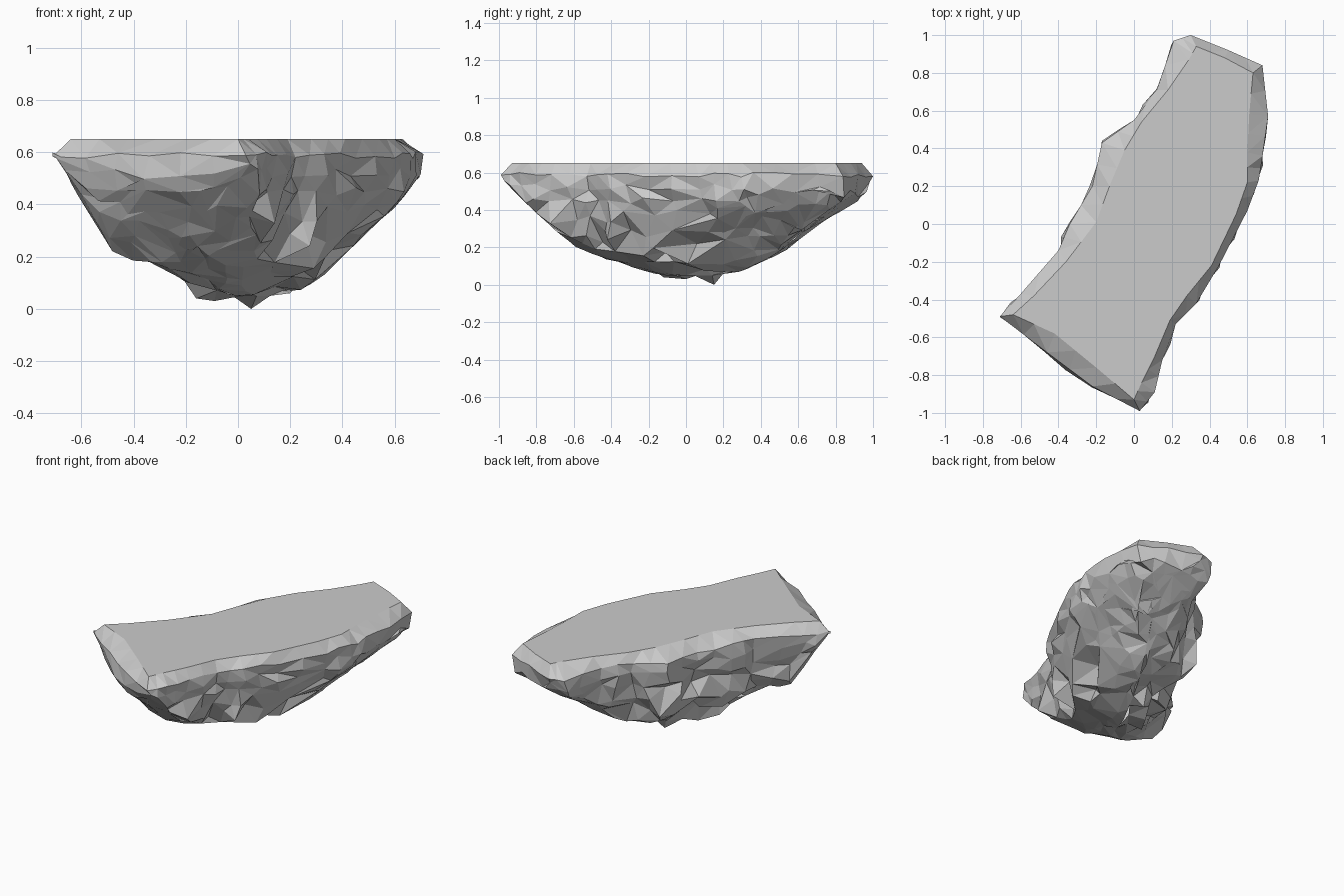
import bpy, bmesh, random
from mathutils import Vector

if "Cube" in bpy.data.objects:
    bpy.data.objects.remove(bpy.data.objects["Cube"])

random.seed(11)

# Paired outlines, counter-clockwise from the front tip: rim x, y, flat top x, y
OUTLINE = [
    (0.03, -0.99, 0.00, -0.93), (0.11, -0.89, 0.04, -0.84),
    (0.15, -0.72, 0.11, -0.70), (0.22, -0.53, 0.19, -0.51),
    (0.33, -0.42, 0.28, -0.38), (0.45, -0.22, 0.41, -0.22),
    (0.60, 0.07, 0.54, 0.05), (0.66, 0.23, 0.60, 0.22),
    (0.68, 0.36, 0.60, 0.38), (0.71, 0.57, 0.61, 0.58),
    (0.68, 0.84, 0.63, 0.80), (0.50, 0.92, 0.48, 0.88),
    (0.30, 1.00, 0.33, 0.94), (0.21, 0.97, 0.29, 0.87),
    (0.12, 0.71, 0.18, 0.71), (0.00, 0.55, 0.04, 0.54),
    (-0.17, 0.43, -0.05, 0.39), (-0.22, 0.20, -0.13, 0.20),
    (-0.34, 0.00, -0.20, 0.01), (-0.40, -0.14, -0.36, -0.20),
    (-0.60, -0.37, -0.53, -0.38), (-0.71, -0.49, -0.64, -0.48),
    (-0.46, -0.68, -0.42, -0.58), (-0.22, -0.86, -0.20, -0.76)]

# Underside silhouettes seen from the front (x, z) and the side (y, z)
FRONT = [(-0.71, .58), (-0.47, .20), (-0.28, .15), (-0.17, .04), (0.05, 0),
         (0.23, .05), (0.35, .12), (0.48, .28), (0.60, .38), (0.71, .52)]
SIDE = [(-1, .58), (-0.74, .32), (-0.57, .18), (-0.2, .06), (0, .03), (0.15, 0),
        (0.3, .07), (0.55, .18), (0.7, .33), (0.85, .36), (0.97, .5), (1, .58)]
# Silhouettes along the two diagonal directions (across, height)
DIAG_NEAR = [(-.89, .56), (-.79, .39), (-.70, .25), (-.53, .09), (-.39, 0),
             (.20, 0), (.45, .15), (.80, .42), (.95, .52)]
DIAG_FAR = [(-.86, .57), (-.62, .23), (-.13, .05), (.10, 0), (.36, 0),
            (.59, .11), (.88, .25), (.98, .33)]

# Underside profile: inward fraction towards the spine, height
PROFILE = [(0.01, .52), (0.05, .44), (0.12, .36), (0.22, .27), (0.35, .19),
           (0.50, .13), (0.68, .085), (0.86, .06)]
SPINE_A, SPINE_B = Vector((-0.22, -0.50, 0)), Vector((0.38, 0.62, 0))


def interp(table, v):
    for (a, za), (b, zb) in zip(table, table[1:]):
        if v <= b:
            return za + (zb - za) * max(0, (v - a) / (b - a))
    return table[-1][1]


def spine_point(p):
    d = SPINE_B - SPINE_A
    f = max(0, min(1, (p - SPINE_A).dot(d) / d.length_squared))
    return SPINE_A + d * f


def settle(p):
    # keep a point inside the model's silhouettes
    p.x = max(-0.71, min(0.71, p.x))
    p.y = max(-1, min(1, p.y))
    u, d = .82 * p.x + .57 * p.y, .82 * p.y - .57 * p.x
    low = max(interp(FRONT, p.x), interp(SIDE, p.y),
              interp(DIAG_NEAR, u) - .42 * d, interp(DIAG_FAR, u) + .42 * d)
    p.z = min(0.6, max(p.z, low + random.uniform(0, 0.02)))
    return p


# Doubled outline for the craggy part
rim, top = [], []
n0 = len(OUTLINE)
for i, a in enumerate(OUTLINE):
    b = OUTLINE[(i + 1) % n0]
    for f in (0, 0.5):
        q = [u + (v - u) * f for u, v in zip(a, b)]
        rim.append(Vector((q[0], q[1], 0.59 + random.uniform(-.015, .012))))
        top.append(Vector((q[2], q[3], 0.65)))
n = len(rim)

bm = bmesh.new()
rings = [[bm.verts.new(p) for p in top], [bm.verts.new(p) for p in rim]]

# Craggy underside rings
for t, z in PROFILE:
    ring = []
    amp = 0.018 + 0.05 * min(t * 4, 1) * (1 - t * 0.5)
    for p in rim:
        flat = Vector((p.x, p.y, 0))
        q = flat.lerp(spine_point(flat), t)
        q += Vector((random.uniform(-amp, amp), random.uniform(-amp, amp), 0))
        q.z = z + random.uniform(-1, 1) * min(0.05, amp)
        ring.append(bm.verts.new(settle(q)))
    rings.append(ring)

# Closing keel along the spine
keel = []
for p in rim:
    q = spine_point(Vector((p.x, p.y, 0)))
    q.z = 0.05
    keel.append(bm.verts.new(settle(q)))
rings.append(keel)

for upper, lower in zip(rings, rings[1:]):
    for i in range(n):
        j = (i + 1) % n
        bm.faces.new((upper[i], lower[i], lower[j], upper[j]))
bm.faces.new(rings[0])

# Merge crowded points into larger facets, then triangulate
below = [v for r in rings[2:] for v in r]
bmesh.ops.remove_doubles(bm, verts=below, dist=0.045)
bmesh.ops.dissolve_degenerate(bm, dist=0.001, edges=bm.edges[:])
bmesh.ops.triangulate(bm, faces=[f for f in bm.faces if f.calc_center_median().z < 0.649])
bmesh.ops.recalc_face_normals(bm, faces=bm.faces[:])

# Small hanging spikes, the lowest touching the ground
for x, y, z in ((0.05, 0.15, 0), (-0.09, 0.0, .03), (-0.16, -0.12, .04), (0.2, 0.2, .06)):
    target = Vector((x, y, z))
    v = min((v for v in bm.verts if v.co.z < 0.3), key=lambda v: (v.co - target).length)
    v.co = target

mesh = bpy.data.meshes.new("floating_rock")
bm.to_mesh(mesh)
bm.free()
rock = bpy.data.objects.new("floating_rock", mesh)
bpy.context.collection.objects.link(rock)
